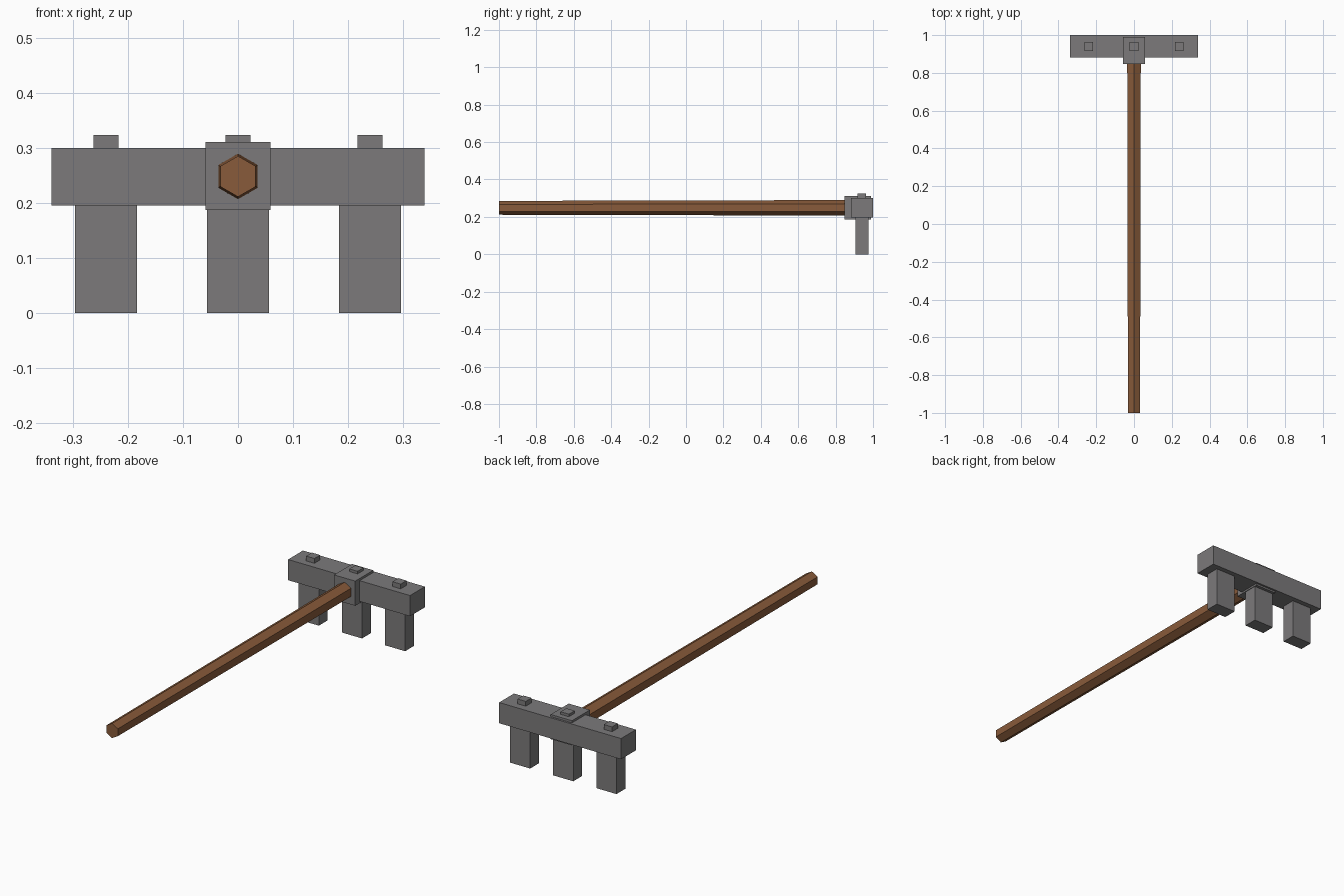
import bpy
import math

cube = bpy.data.objects.get("Cube")
if cube:
    bpy.data.objects.remove(cube, do_unlink=True)


def material(name, colour):
    mat = bpy.data.materials.new(name)
    mat.use_nodes = True
    mat.diffuse_color = colour
    mat.node_tree.nodes["Principled BSDF"].inputs["Base Color"].default_value = colour
    return mat


def box(name, xs, ys, zs, mat):
    """Box spanning the given ranges along each axis."""
    spans = (xs, ys, zs)
    bpy.ops.mesh.primitive_cube_add(size=1, location=[(a + b) / 2 for a, b in spans])
    ob = bpy.context.object
    ob.name = name
    ob.scale = [b - a for a, b in spans]
    bpy.ops.object.transform_apply(location=False, rotation=False, scale=True)
    ob.data.materials.append(mat)
    return ob


iron = material("grey iron", (0.2, 0.195, 0.198, 1))
wood = material("brown wood", (0.25, 0.105, 0.043, 1))

# Head: crossbar and the collar that holds the handle
box("crossbar", (-0.339, 0.339), (0.882, 1.0), (0.196, 0.3), iron)
box("collar", (-0.059, 0.059), (0.847, 0.99), (0.187, 0.311), iron)

# Three tines, each with a square peg end above the crossbar
for side, x in (("right", -0.24), ("middle", 0), ("left", 0.24)):
    box(side + "_tine", (x - 0.056, x + 0.056), (0.905, 0.975), (0, 0.22), iron)
    box(side + "_peg", (x - 0.023, x + 0.023), (0.917, 0.963), (0.22, 0.324), iron)

# Six-sided handle, slightly thinner at the grip end, with a ridge on top
start, end = -1.0, 0.9
bpy.ops.mesh.primitive_cone_add(
    vertices=6, radius1=0.037, radius2=0.0415, depth=end - start,
    location=(0, (start + end) / 2, 0.2485), rotation=(-math.pi / 2, 0, 0))
handle = bpy.context.object
handle.name = "handle"
handle.data.materials.append(wood)
